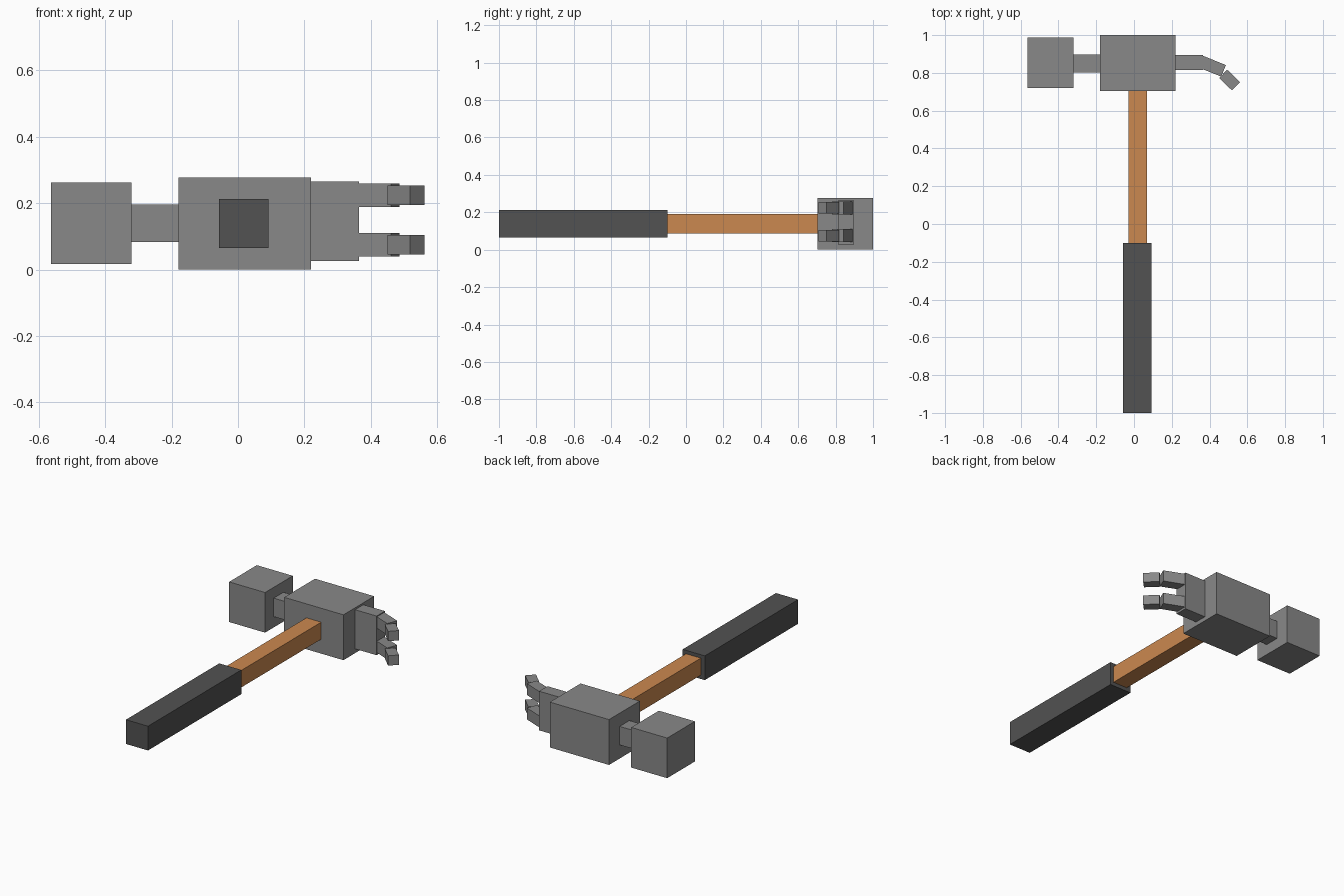
import bpy, math

if "Cube" in bpy.data.objects:
    bpy.data.objects.remove(bpy.data.objects["Cube"])


def material(name, rgb):
    m = bpy.data.materials.new(name)
    m.diffuse_color = (*rgb, 1)
    m.use_nodes = True
    m.node_tree.nodes["Principled BSDF"].inputs["Base Color"].default_value = m.diffuse_color
    return m


steel = material("steel_grey", (0.25, 0.25, 0.25))
wood = material("orange_wood", (0.60, 0.25, 0.08))
rubber = material("dark_rubber", (0.085, 0.085, 0.085))


def block(name, mat, xs, ys, zs, angle=0):
    """Box spanning the given ranges, turned about its own vertical axis."""
    centre = [(a + b) / 2 for a, b in (xs, ys, zs)]
    bpy.ops.mesh.primitive_cube_add(size=1, location=centre)
    ob = bpy.context.object
    ob.name = name
    ob.scale = [b - a for a, b in (xs, ys, zs)]
    ob.rotation_euler.z = angle
    ob.data.materials.append(mat)
    return ob


def bar(name, mat, start, end, width, zs):
    """Flat bar running between two points in plan."""
    cx, cy = (start[0] + end[0]) / 2, (start[1] + end[1]) / 2
    dx, dy = end[0] - start[0], end[1] - start[1]
    half = math.hypot(dx, dy) / 2
    return block(name, mat, (cx - half, cx + half),
                 (cy - width / 2, cy + width / 2), zs, math.atan2(dy, dx))


# Handle and grip
block("handle", wood, (-0.03, 0.07), (-0.12, 0.72), (0.088, 0.192))
block("grip", rubber, (-0.057, 0.092), (-1.0, -0.10), (0.065, 0.213))

# Head, neck and striking face
block("head", steel, (-0.18, 0.22), (0.703, 1.0), (0.0, 0.277))
block("neck", steel, (-0.33, -0.17), (0.803, 0.897), (0.083, 0.196))
block("striking_face", steel, (-0.564, -0.321), (0.72, 0.987), (0.017, 0.262))

# Claw root and the two bent prongs
block("claw_root", steel, (0.21, 0.365), (0.816, 0.896), (0.026, 0.265))
for side, mid in (("lower", 0.075), ("upper", 0.224)):
    bar(side + "_prong", steel, (0.345, 0.863), (0.474, 0.811), 0.066,
        (mid - 0.035, mid + 0.035))
    bar(side + "_prong_tip", steel, (0.472, 0.795), (0.540, 0.729), 0.061,
        (mid - 0.030, mid + 0.030))
